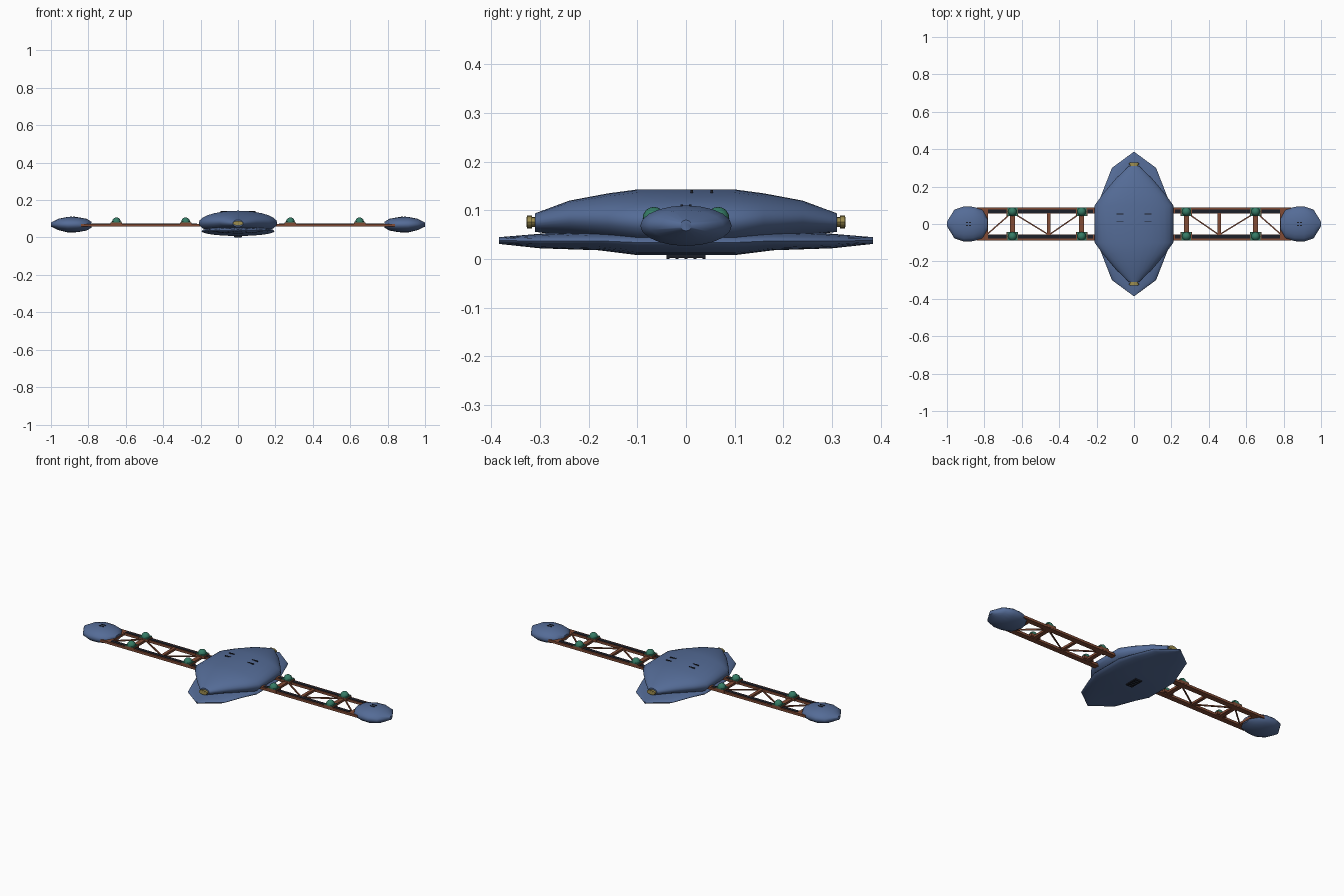
import bpy, bmesh, math
from mathutils import Vector, Matrix

if "Cube" in bpy.data.objects:
    bpy.data.objects.remove(bpy.data.objects["Cube"])


def material(name, rgb):
    m = bpy.data.materials.new(name)
    m.use_nodes = True
    m.diffuse_color = (*rgb, 1)
    m.node_tree.nodes["Principled BSDF"].inputs["Base Color"].default_value = (*rgb, 1)
    return m


BLUE = material("hull blue", (0.09, 0.15, 0.31))
RUST = material("rust brown", (0.22, 0.07, 0.035))
GREEN = material("sea green", (0.035, 0.2, 0.13))
GOLD = material("dull gold", (0.34, 0.27, 0.08))
BLACK = material("dark slot", (0.012, 0.014, 0.022))


def finish(name, bm, mat, smooth=None):
    bmesh.ops.recalc_face_normals(bm, faces=bm.faces)
    mesh = bpy.data.meshes.new(name)
    bm.to_mesh(mesh)
    bm.free()
    mesh.materials.append(mat)
    ob = bpy.data.objects.new(name, mesh)
    bpy.context.collection.objects.link(ob)
    if smooth:
        bpy.ops.object.select_all(action="DESELECT")
        ob.select_set(True)
        bpy.context.view_layer.objects.active = ob
        bpy.ops.object.shade_smooth_by_angle(angle=math.radians(smooth))
    return ob


def box(name, center, size, mat):
    bm = bmesh.new()
    bmesh.ops.create_cube(bm, size=1)
    bmesh.ops.scale(bm, vec=size, verts=bm.verts)
    bmesh.ops.translate(bm, vec=center, verts=bm.verts)
    return finish(name, bm, mat)


def beam(name, a, b, width, mat):
    """Square bar running between two points."""
    a, b = Vector(a), Vector(b)
    d = b - a
    bm = bmesh.new()
    bmesh.ops.create_cube(bm, size=1)
    bmesh.ops.scale(bm, vec=(width, width, d.length), verts=bm.verts)
    bmesh.ops.transform(bm, matrix=Matrix.Translation((a + b) / 2)
                        @ d.to_track_quat("Z", "Y").to_matrix().to_4x4(), verts=bm.verts)
    return finish(name, bm, mat)


def loft(name, stations, mat, along="y", offset=0, flip=1, segments=28, smooth=40):
    """Skin elliptical sections (position, half width, bottom, top)."""
    bm = bmesh.new()
    rings = []
    for p, w, lo, hi in stations:
        ring = []
        for i in range(segments):
            a = math.tau * i / segments
            u, z = w * math.cos(a), (lo + hi) / 2 + (hi - lo) / 2 * math.sin(a)
            ring.append(bm.verts.new((u, p, z) if along == "y" else (flip * (offset + p), u, z)))
        rings.append(ring)
    for r, s in zip(rings, rings[1:]):
        for i in range(segments):
            j = (i + 1) % segments
            bm.faces.new((r[i], r[j], s[j], s[i]))
    bm.faces.new(rings[0])
    bm.faces.new(rings[-1])
    return finish(name, bm, mat, smooth)


def both_ends(half):
    """Repeat stations listed from the middle outwards on the negative side."""
    return [(-p, w, lo, hi) for p, w, lo, hi in reversed(half)] + half


# Central hull and the pointed keel plate below it
loft("upper_hull", both_ends([(0.1, 0.21, 0.012, 0.143), (0.16, 0.167, 0.028, 0.135),
                              (0.24, 0.1, 0.046, 0.12), (0.31, 0.028, 0.056, 0.094)]), BLUE)
loft("keel_plate", both_ends([(0.1, 0.195, 0.008, 0.06), (0.18, 0.165, 0.018, 0.057),
                              (0.3, 0.118, 0.022, 0.052), (0.384, 0.004, 0.031, 0.045)]), BLUE)

# End nozzles
for end, s in (("front", -1), ("back", 1)):
    for part, y, r, depth in (("nozzle", 0.316, 0.01, 0.024), ("nozzle_rim", 0.322, 0.013, 0.01)):
        bm = bmesh.new()
        bmesh.ops.create_cone(bm, cap_ends=True, segments=16, radius1=r, radius2=r, depth=depth)
        bmesh.ops.rotate(bm, matrix=Matrix.Rotation(math.pi / 2, 3, "X"), verts=bm.verts)
        bmesh.ops.scale(bm, vec=(2.1, 1, 1), verts=bm.verts)
        bmesh.ops.translate(bm, vec=(0, s * y, 0.076), verts=bm.verts)
        finish(f"{end}_{part}", bm, GOLD, 40)

# Belly grille
for s in (-1, 1):
    box("belly_grille_side", (s * 0.018, 0, 0.006), (0.006, 0.08, 0.008), BLACK)
for i in range(5):
    box("belly_grille_bar", (0, (i - 2) * 0.0185, 0.005), (0.036, 0.006, 0.01), BLACK)

for side, s in (("left", 1), ("right", -1)):
    # Roof slots
    for y in (0.012, 0.053):
        box(f"{side}_roof_slot", (s * 0.075, y, 0.138), (0.036, 0.005, 0.008), BLACK)

    # Pod at the tip of the arm
    loft(f"{side}_pod", [(-0.107, 0.03, 0.052, 0.084), (-0.08, 0.077, 0.037, 0.1),
                         (-0.03, 0.092, 0.028, 0.109), (0.02, 0.094, 0.027, 0.11),
                         (0.07, 0.077, 0.039, 0.1), (0.11, 0.012, 0.058, 0.08)],
         BLUE, along="x", offset=0.89, flip=s, segments=20)
    for dx in (-0.008, 0.008):
        for y in (-0.009, 0.009):
            box(f"{side}_pod_slot", (s * (0.885 + dx), y, 0.108), (0.011, 0.005, 0.008), BLACK)

    # Arm rails, each with a dark track let into its top
    for t in (-1, 1):
        box(f"{side}_rail", (s * 0.51, t * 0.071, 0.066), (0.66, 0.032, 0.014), RUST)
        box(f"{side}_rail_track", (s * 0.5, t * 0.069, 0.0735), (0.56, 0.018, 0.003), BLACK)

        # Domed lamps over the main cross bars
        for x in (0.28, 0.65):
            box(f"{side}_lamp_base", (s * x, t * 0.065, 0.072), (0.062, 0.046, 0.016), RUST)
            box(f"{side}_lamp_plate", (s * x, t * 0.066, 0.082), (0.052, 0.044, 0.005), GREEN)
            bm = bmesh.new()
            bmesh.ops.create_uvsphere(bm, u_segments=16, v_segments=10, radius=0.023)
            bmesh.ops.translate(bm, vec=(s * x, t * 0.066, 0.084), verts=bm.verts)
            bmesh.ops.bisect_plane(bm, geom=bm.verts[:] + bm.edges[:] + bm.faces[:],
                                   plane_co=(0, 0, 0.082), plane_no=(0, 0, 1), clear_inner=True)
            finish(f"{side}_lamp_dome", bm, GREEN, 40)

    # Cross bars and diagonal braces
    for x, w in ((0.28, 0.026), (0.455, 0.018), (0.65, 0.026), (0.79, 0.02)):
        box(f"{side}_cross_bar", (s * x, 0, 0.066), (w, 0.13, 0.013), RUST)
    for x0, x1, t in ((0.29, 0.45, 1), (0.46, 0.64, -1), (0.66, 0.785, 1)):
        beam(f"{side}_brace", (s * x0, t * 0.055, 0.066), (s * x1, -t * 0.055, 0.066), 0.007, RUST)
